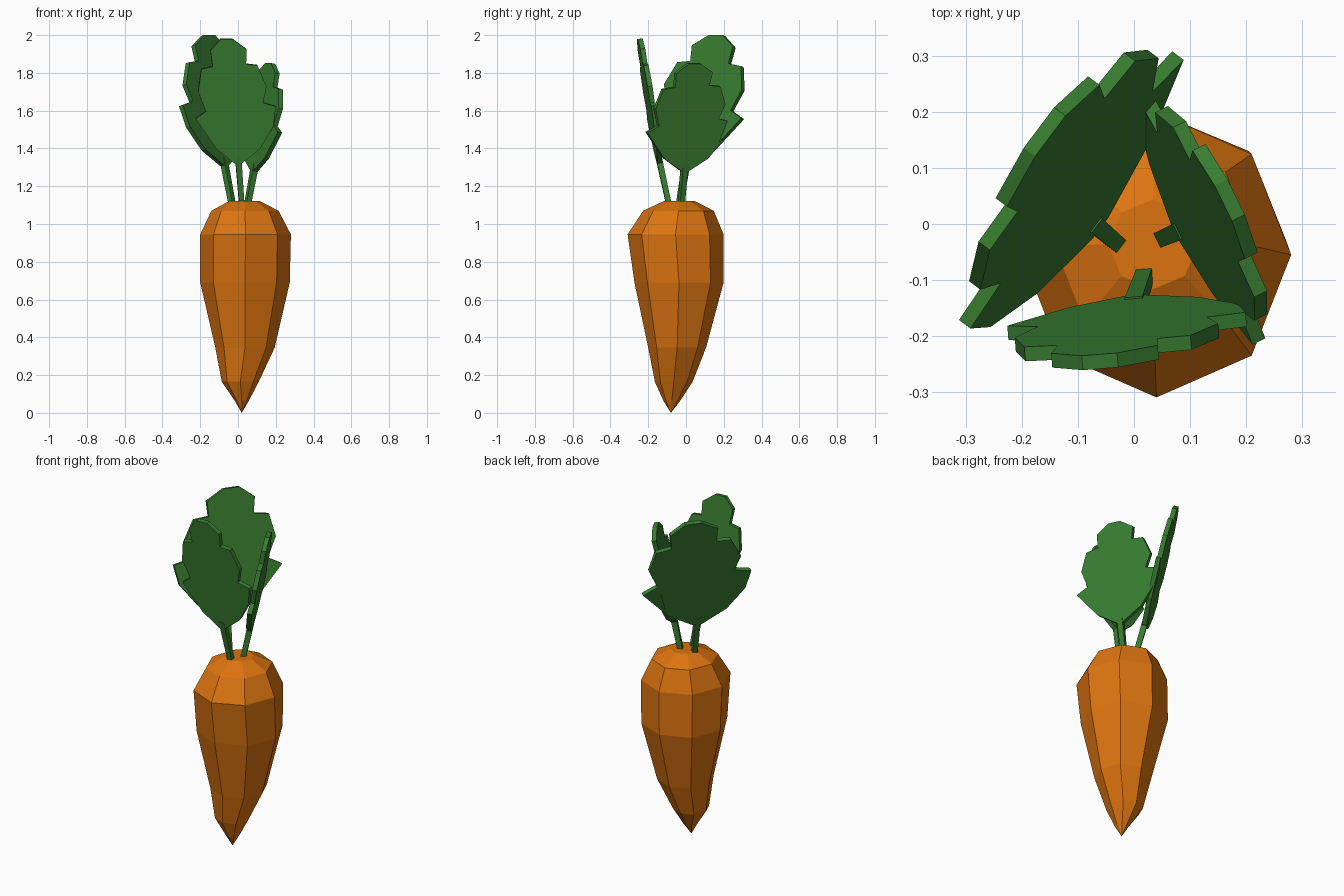
import bpy, bmesh, math
from mathutils import Vector

if "Cube" in bpy.data.objects:
    bpy.data.objects.remove(bpy.data.objects["Cube"])


def material(name, rgb):
    m = bpy.data.materials.new(name)
    m.diffuse_color = (*rgb, 1)
    m.use_nodes = True
    m.node_tree.nodes["Principled BSDF"].inputs["Base Color"].default_value = m.diffuse_color
    return m


orange = material("carrot orange", (0.72, 0.175, 0.005))
green = material("leaf green", (0.040, 0.205, 0.030))


def finish(bm, name, mat):
    bmesh.ops.recalc_face_normals(bm, faces=bm.faces)
    me = bpy.data.meshes.new(name)
    bm.to_mesh(me)
    bm.free()
    me.materials.append(mat)
    ob = bpy.data.objects.new(name, me)
    bpy.context.collection.objects.link(ob)
    return ob


# Root: eight-sided rings (x, y, z, x radius, y radius) closing to a tip
rings = [(0.02, -0.075, 0.065, 0.038, 0.045), (0.012, -0.065, 0.165, 0.098, 0.10),
         (0.037, -0.047, 0.345, 0.157, 0.153), (0.037, -0.037, 0.69, 0.237, 0.236),
         (0.04, -0.055, 0.945, 0.24, 0.254), (0.037, -0.04, 1.07, 0.178, 0.187),
         (0.034, -0.036, 1.122, 0.08, 0.08)]
bm = bmesh.new()
tip = bm.verts.new((0.02, -0.08, 0))
loops = [[bm.verts.new((x + rx * math.cos(k * math.pi / 4), y + ry * math.sin(k * math.pi / 4), z))
          for k in range(8)] for x, y, z, rx, ry in rings]
for k in range(8):
    n = (k + 1) % 8
    bm.faces.new((tip, loops[0][n], loops[0][k]))
    for a, b in zip(loops, loops[1:]):
        bm.faces.new((a[k], a[n], b[n], b[k]))
bm.faces.new(loops[-1])
finish(bm, "carrot_root", orange)

# Lobed leaf outline: half-widths across, 0 to 1 up
outline = [(-.08, 0), (-.5, .12), (-.95, .36), (-.68, .42), (-.84, .58), (-.72, .76),
           (-.43, .78), (-.46, .91), (-.18, 1), (.12, 1), (.45, .92), (.42, .80),
           (.70, .79), (.90, .62), (.78, .49), (1.1, .46), (1.0, .30), (.6, .12), (.08, 0)]


def leaf(name, root, base, across, half, height, out, lean, shift, thick=0.026):
    e = Vector((*across, 0)).normalized()
    o = Vector((e.y, -e.x, 0))                      # outward direction
    base, root = Vector(base), Vector(root)
    up = Vector((0, 0, height)) + o * out
    normal = e.cross(up).normalized()
    # Blade: flat outline given thickness
    bm = bmesh.new()
    vs = [bm.verts.new(base + e * (half * (u + lean * v) + shift * min(1, v * 4))
                       + up * v - normal * thick / 2) for u, v in outline]
    f = bm.faces.new(vs)
    ext = bmesh.ops.extrude_face_region(bm, geom=[f])["geom"]
    bmesh.ops.translate(bm, vec=normal * thick,
                        verts=[g for g in ext if isinstance(g, bmesh.types.BMVert)])
    if f.is_valid and len(bm.faces) == len(outline) + 1:
        bm.faces.new(vs)
    finish(bm, name + "_leaf", green)
    # Stem: square bar from the crown into the blade
    bm = bmesh.new()
    top = base + up * 0.06
    ends = [[bm.verts.new(p + e * w * a + normal * w * b)
             for a, b in ((-1, -1), (1, -1), (1, 1), (-1, 1))]
            for p, w in ((root, 0.014), (top, 0.016))]
    for k in range(4):
        n = (k + 1) % 4
        bm.faces.new((ends[0][k], ends[0][n], ends[1][n], ends[1][k]))
    bm.faces.new(ends[0])
    bm.faces.new(ends[1])
    finish(bm, name + "_stem", green)


leaf("front", (0.02, -0.09, 1.10), (0, -0.14, 1.32), (1, 0.08), 0.21, 0.66, 0.10, -0.25, -0.01)
leaf("right", (0.05, -0.025, 1.10), (0.085, -0.01, 1.28), (-0.44, 0.9), 0.235, 0.57, 0.10, 0.22, -0.035)
leaf("back", (-0.03, -0.035, 1.10), (-0.07, 0.0, 1.31), (-0.6, -0.8), 0.30, 0.688, 0.17, -0.13, -0.03)
